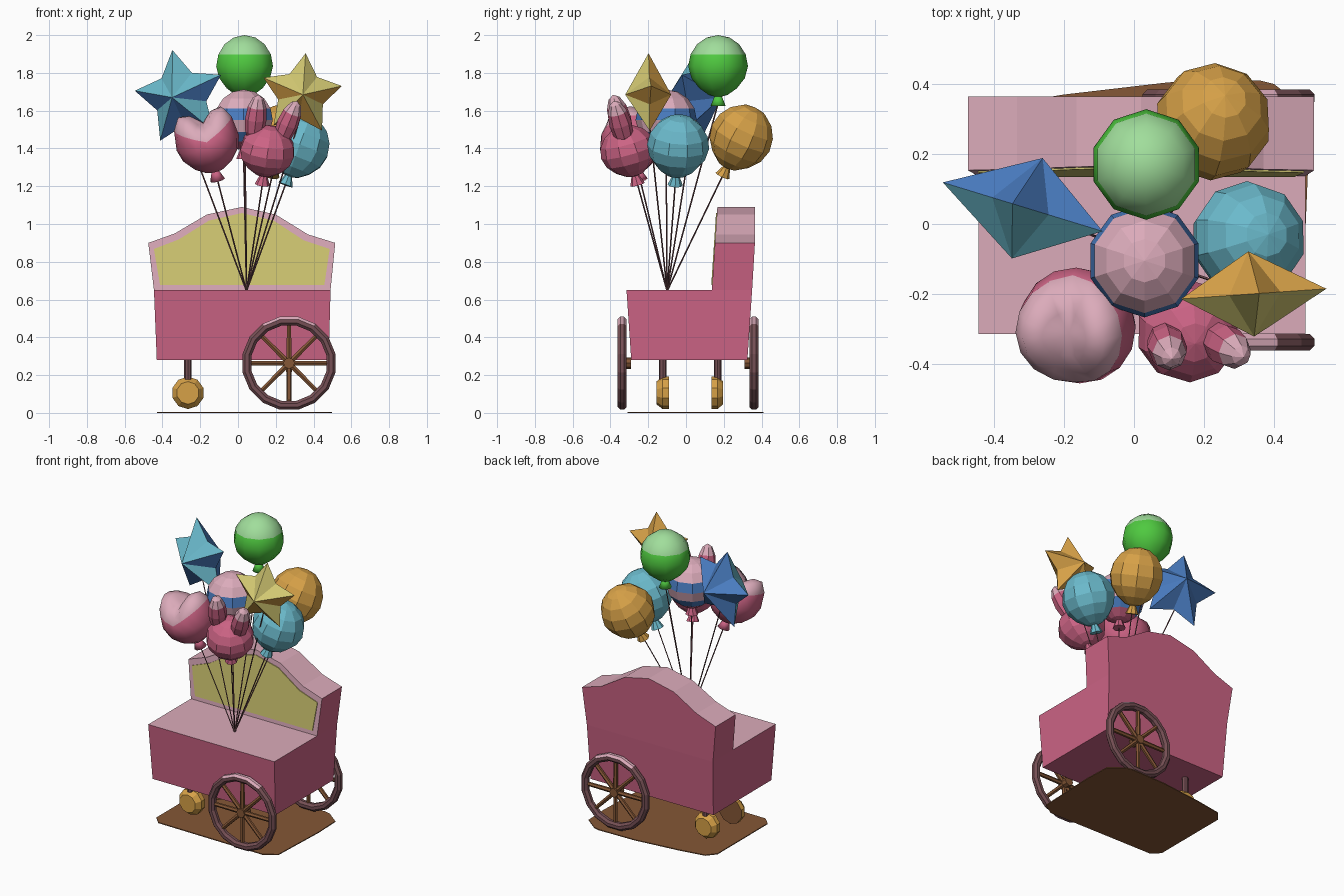
import bpy, bmesh, math
from mathutils import Vector, Matrix

if "Cube" in bpy.data.objects:
    bpy.data.objects.remove(bpy.data.objects["Cube"])


def material(name, rgb):
    m = bpy.data.materials.new(name)
    lin = [c / 12.92 if c <= 0.04045 else ((c + 0.055) / 1.055) ** 2.4 for c in rgb]
    m.diffuse_color = (*lin, 1)
    m.use_nodes = True
    m.node_tree.nodes["Principled BSDF"].inputs["Base Color"].default_value = m.diffuse_color
    return m


PINK = material("pink", (0.80, 0.39, 0.52))
LIGHT = material("light pink", (0.86, 0.67, 0.73))
YELLOW = material("yellow", (0.83, 0.79, 0.45))
GOLD = material("gold", (0.84, 0.63, 0.28))
TEAL = material("teal", (0.42, 0.73, 0.80))
BLUE = material("blue", (0.29, 0.49, 0.76))
GREEN = material("green", (0.31, 0.79, 0.25))
MINT = material("pale green", (0.63, 0.87, 0.61))
RIM = material("dark brown", (0.46, 0.31, 0.33))
WOOD = material("wood brown", (0.52, 0.34, 0.21))


def finish(name, bm, mats, rule=None, matrix=None, smooth=False, fix=True):
    """Colour faces by a rule on local centre and normal, place, make the object."""
    if fix:
        bmesh.ops.recalc_face_normals(bm, faces=bm.faces)
    bm.normal_update()
    for f in bm.faces:
        f.smooth = smooth
        if rule:
            f.material_index = int(rule(f.calc_center_median(), f.normal))
    if matrix:
        bm.transform(matrix)
    me = bpy.data.meshes.new(name)
    bm.to_mesh(me)
    bm.free()
    for m in mats:
        me.materials.append(m)
    ob = bpy.data.objects.new(name, me)
    bpy.context.collection.objects.link(ob)
    return ob


def loft(bm, a, b):
    """Closed solid between two outlines."""
    va, vb = [bm.verts.new(p) for p in a], [bm.verts.new(p) for p in b]
    bm.faces.new(va)
    bm.faces.new(vb)
    for i in range(len(va)):
        j = (i + 1) % len(va)
        bm.faces.new((va[i], va[j], vb[j], vb[i]))


def rod(bm, p, q, r1, r2, seg=6):
    p, q = Vector(p), Vector(q)
    d = q - p
    mat = Matrix.Translation((p + q) / 2) @ Vector((0, 0, 1)).rotation_difference(d).to_matrix().to_4x4()
    bmesh.ops.create_cone(bm, cap_ends=True, segments=seg, radius1=r1, radius2=r2, depth=d.length, matrix=mat)


def rect(x0, x1, y0, y1, z):
    return [(x0, y0, z), (x1, y0, z), (x1, y1, z), (x0, y1, z)]


# cart body
bm = bmesh.new()
loft(bm, rect(-0.43, 0.48, -0.29, 0.325, 0.28), rect(-0.445, 0.49, -0.315, 0.35, 0.65))
finish("cart_body", bm, [PINK, LIGHT], lambda c, n: n.z > 0.8)

# curved backrest
base = [(-0.445, 0.65), (0.49, 0.65)]
arch = [(0.515, 0.90), (0.37, 0.945), (0.20, 1.05), (0.02, 1.09), (-0.165, 1.05), (-0.335, 0.95), (-0.475, 0.90)]
front_y = lambda z: 0.137 + (z - 0.65) * 0.066
back_y = lambda z: 0.35 + min(z - 0.65, 0.25) * 0.06
bm = bmesh.new()
loft(bm, [(x, front_y(z), z) for x, z in base + arch], [(x, back_y(z), z) for x, z in base + arch])
finish("backrest", bm, [PINK, LIGHT], lambda c, n: n.z > 0.3 or n.y < -0.7)

# yellow panel on the backrest
panel = [(0.02 + (x - 0.02) * 0.93, z + 0.027) for x, z in base] + [(0.02 + (x - 0.02) * 0.94, z - 0.032) for x, z in arch]
bm = bmesh.new()
loft(bm, [(x, front_y(z) - 0.005, z) for x, z in panel], [(x, front_y(z) + 0.002, z) for x, z in panel])
finish("backrest_panel", bm, [YELLOW])

# flat plate under the cart
plate = [(-0.43, -0.25), (-0.38, -0.30), (0.40, -0.31), (0.48, -0.26), (0.497, 0.15), (0.49, 0.33), (0.40, 0.40),
         (0.36, 0.41), (0.10, 0.405), (-0.20, 0.37), (-0.38, 0.34), (-0.43, 0.28)]
bm = bmesh.new()
loft(bm, [(x, y, 0) for x, y in plate], [(x, y, 0.006) for x, y in plate])
finish("ground_plate", bm, [WOOD])

# large spoked wheels
for name, y, inner in (("front_wheel", -0.338, -0.29), ("back_wheel", 0.36, 0.31)):
    C = Vector((0.27, y, 0.263))
    N, M, R, r = 16, 8, 0.227, 0.026
    bm = bmesh.new()
    grid = []
    for i in range(N):
        a = 2 * math.pi * (i + 0.5) / N
        ring = []
        for j in range(M):
            b = 2 * math.pi * (j + 0.5) / M
            d = R + r * math.cos(b)
            ring.append(bm.verts.new(C + Vector((d * math.cos(a), r * math.sin(b), d * math.sin(a)))))
        grid.append(ring)
    for i in range(N):
        for j in range(M):
            k, l = (i + 1) % N, (j + 1) % M
            bm.faces.new((grid[i][j], grid[k][j], grid[k][l], grid[i][l]))
    finish(name + "_rim", bm, [RIM, LIGHT],
           lambda c, n: c.z > 0.44 and n.dot(Vector((c.x - C.x, 0, c.z - C.z)).normalized()) > 0.5)
    bm = bmesh.new()
    for i in range(8):
        a = math.pi * i / 4
        rod(bm, C, C + 0.215 * Vector((math.cos(a), 0, math.sin(a))), 0.015, 0.013)
    out = y + math.copysign(0.022, y)
    rod(bm, (C.x, out, C.z), (C.x, inner, C.z), 0.03, 0.03, 8)
    finish(name + "_spokes", bm, [WOOD])

# small casters: domed outside, flat brown inside
for name, yo, yi, yp in (("front_caster", -0.157, -0.09, -0.123), ("back_caster", 0.197, 0.135, 0.167)):
    bm = bmesh.new()
    sections = [(yo, 0.06), (yo + (yi - yo) * 0.5, 0.086), (yi, 0.086)]
    rings = [[bm.verts.new((-0.265 + r * math.cos(math.pi * (2 * i + 1) / 10), y, 0.106 + r * math.sin(math.pi * (2 * i + 1) / 10)))
              for i in range(10)] for y, r in sections]
    for a, b in zip(rings, rings[1:]):
        for i in range(10):
            j = (i + 1) % 10
            bm.faces.new((a[i], a[j], b[j], b[i]))
    bm.faces.new(rings[0])
    bm.faces.new(rings[-1])
    sign = math.copysign(1, yi - yo)
    finish(name, bm, [GOLD, WOOD], lambda c, n: n.y * sign > 0.9)
    bm = bmesh.new()
    rod(bm, (-0.265, yp, 0.15), (-0.265, yp, 0.30), 0.02, 0.02, 8)
    finish(name + "_post", bm, [RIM])

# balloons leaning along their strings
ANCHOR = Vector((0.045, -0.10, 0.645))


def string(name, top):
    bm = bmesh.new()
    rod(bm, ANCHOR, top, 0.004, 0.004, 4)
    finish(name + "_string", bm, [RIM])


def balloon(name, centre, r, h, mats, rule=None, shape=None, ears=False, seg=10, smooth=False, axis=None):
    centre = Vector(centre)
    axis = Vector(axis) if axis else (centre - ANCHOR).normalized()
    bm = bmesh.new()
    bmesh.ops.create_uvsphere(bm, u_segments=seg, v_segments=8, radius=1)
    for v in bm.verts:
        n = v.co.copy()
        taper = 1 - 0.22 * n.z ** 2 if n.z < 0 else 1
        v.co = Vector((n.x * r * taper, n.y * r * taper, n.z * h))
        if shape:
            v.co.z += shape(n)
    if ears:
        for s in (-1, 1):
            m = (Matrix.Translation((0.085 * s, 0, 0.165)) @ Matrix.Rotation(math.radians(6 + 8 * s), 4, 'Y')
                 @ Matrix.Diagonal((0.057, 0.06, 0.135, 1)))
            bmesh.ops.create_uvsphere(bm, u_segments=8, v_segments=6, radius=1, matrix=m)
    # tied knot
    rod(bm, (0, 0, -h - 0.045), (0, 0, -h + 0.01), 0.04, 0.018, 8)
    matrix = Matrix.Translation(centre) @ Vector((0, 0, 1)).rotation_difference(axis).to_matrix().to_4x4()
    finish(name, bm, mats, rule, matrix, smooth)
    string(name, matrix @ Vector((0, 0, -h - 0.03)))


balloon("green_balloon", (0.035, 0.17, 1.835), 0.158, 0.165, [GREEN, MINT], lambda c, n: n.z > 0.5,
        smooth=True, axis=(0, 0, 1))
balloon("teal_balloon", (0.325, -0.042, 1.41), 0.165, 0.172, [TEAL])
balloon("gold_balloon", (0.225, 0.29, 1.455), 0.168, 0.182, [GOLD])


def stripes(c, n):
    if c.z > 0.08:
        return 1
    if c.z > 0.03:
        return 2
    return 1 if c.z > -0.05 else (2 if c.z > -0.12 else 0)


balloon("striped_balloon", (0.03, -0.105, 1.55), 0.162, 0.162, [PINK, LIGHT, BLUE], stripes, axis=(0, 0, 1))
balloon("rabbit_balloon", (0.155, -0.305, 1.385), 0.15, 0.14, [PINK, LIGHT], lambda c, n: c.z > 0.235, ears=True)
balloon("eared_balloon", (-0.16, -0.29, 1.43), 0.17, 0.165, [PINK, LIGHT], lambda c, n: c.z > 0.07 and n.z > 0.25,
        shape=lambda n: 0.12 * n.z * (abs(n.x) * 1.6 - 0.5) if n.z > 0 else 0, seg=16, smooth=True)


# star foil balloons: front colour above, second colour below and behind
def star(name, centre, R, depth, top, turn, mats):
    bm = bmesh.new()
    edge = []
    for i in range(10):
        a = math.radians(top + 36 * i)
        d = R if i % 2 == 0 else R * 0.57
        edge.append(bm.verts.new((d * math.cos(a), 0, d * math.sin(a))))
    for s in (-1, 1):
        tip = bm.verts.new((0, s * depth, 0))
        for i in range(10):
            bm.faces.new((edge[i], edge[(i + 1) % 10], tip))
    matrix = Matrix.Translation(centre) @ Matrix.Rotation(math.radians(turn), 4, 'Z')
    finish(name, bm, mats, lambda c, n: n.y > 0 or n.z < -0.3, matrix)
    string(name, Vector(centre) + Vector((0, 0, -0.1)))


star("blue_star_balloon", (-0.305, 0.045, 1.67), 0.255, 0.15, 100, -17, [TEAL, BLUE])
star("yellow_star_balloon", (0.335, -0.20, 1.685), 0.22, 0.122, 84, 4, [YELLOW, GOLD])
